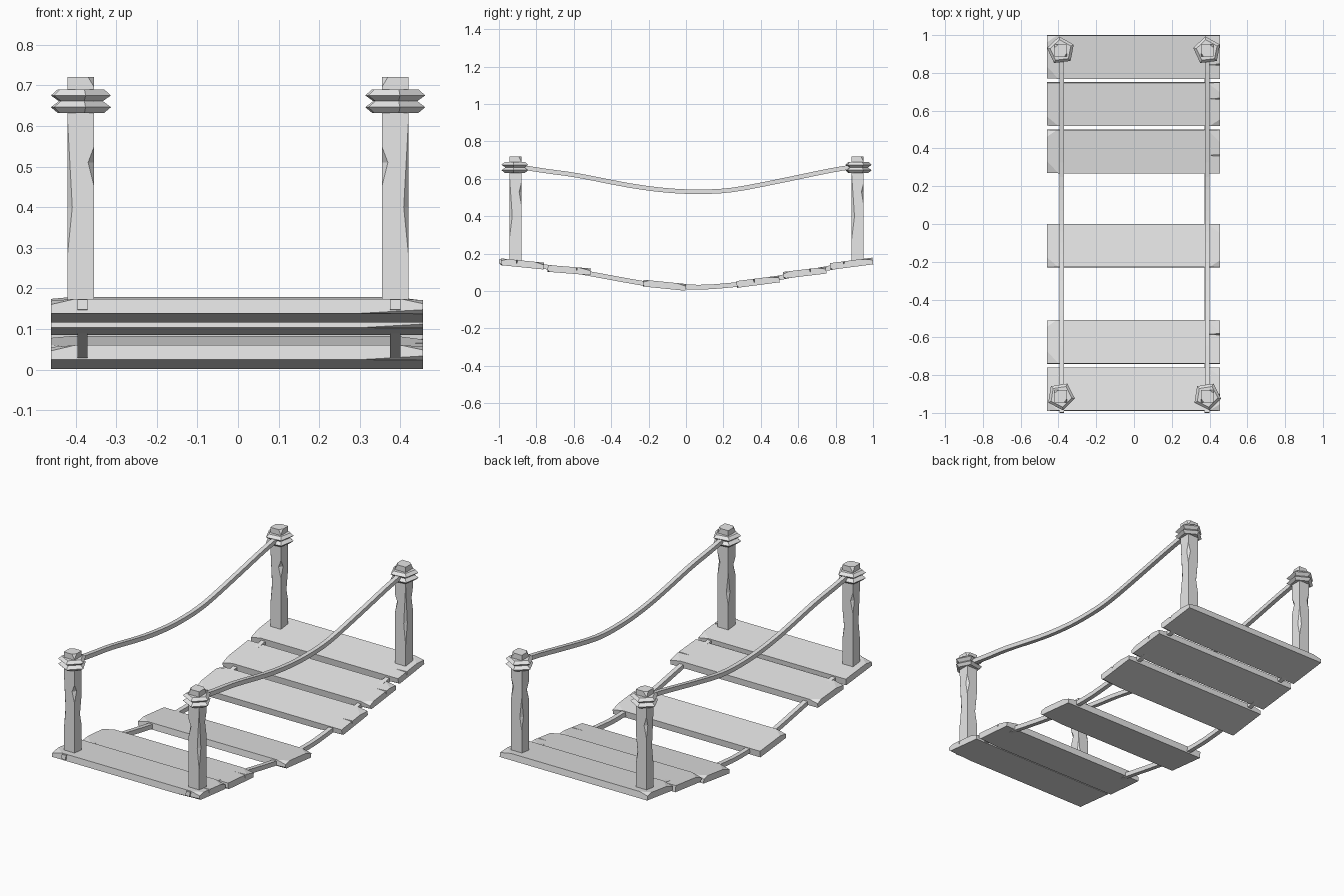
import bpy, bmesh, math
from mathutils import Vector, Matrix

cube = bpy.data.objects.get("Cube")
if cube:
    bpy.data.objects.remove(cube)

grey = bpy.data.materials.new("plain_grey")
grey.use_nodes = True
grey.diffuse_color = (0.8, 0.8, 0.8, 1)
grey.node_tree.nodes["Principled BSDF"].inputs["Base Color"].default_value = (0.8, 0.8, 0.8, 1)


def skin(name, rings, matrix=Matrix()):
    """Join equal rings of points into a closed, flat-shaded solid."""
    bm = bmesh.new()
    loops = [[bm.verts.new(p) for p in ring] for ring in rings]
    count = len(loops[0])
    for low, high in zip(loops, loops[1:]):
        for i in range(count):
            j = (i + 1) % count
            bm.faces.new((low[i], low[j], high[j], high[i]))
    bm.faces.new(loops[0][::-1])
    bm.faces.new(loops[-1])
    bmesh.ops.remove_doubles(bm, verts=bm.verts, dist=0.0001)
    bmesh.ops.recalc_face_normals(bm, faces=bm.faces)
    mesh = bpy.data.meshes.new(name)
    bm.to_mesh(mesh)
    bm.free()
    mesh.materials.append(grey)
    obj = bpy.data.objects.new(name, mesh)
    obj.matrix_world = matrix
    bpy.context.collection.objects.link(obj)
    return obj


def tent(t, start, peak, end):
    if t <= start or t >= end:
        return 0
    return (t - start) / (peak - start) if t <= peak else (end - t) / (end - peak)


CORNERS = [(1, 1), (-1, 1), (-1, -1), (1, -1)]


def timber(name, hu, hv, ends, chips, place, matrix, crack=None):
    """Square beam; chips = (corner, start, peak, end, du, dv) cut from its long edges."""
    stops = set(ends)
    for chip in chips:
        stops.update(t for t in chip[1:4] if ends[0] < t < ends[1])
    if crack:
        stops.add(crack[1])
    rings = []
    for t in sorted(stops):
        ring = []
        for c, (su, sv) in enumerate(CORNERS):
            du = sum(k[4] * tent(t, *k[1:4]) for k in chips if k[0] == c)
            dv = sum(k[5] * tent(t, *k[1:4]) for k in chips if k[0] == c)
            pair = [(su * hu, sv * (hv - dv)), (su * (hu - du), sv * hv)]
            ring += pair if c % 2 == 0 else pair[::-1]
            if c == 0 and crack:
                open_end = 1 if t > crack[1] + 0.001 and t >= ends[1] else 0
                ring += [(crack[0] + 0.004 * open_end, hv),
                         (crack[0], hv - 0.02 * open_end),
                         (crack[0] - 0.004 * open_end, hv)]
        rings.append([place(u, v, t) for u, v in ring])
    return skin(name, rings, matrix)


# Deck planks: centre y, centre z, slope, crack position
planks = [(-0.875, 0.145, -0.10, -0.03), (-0.625, 0.112, -0.08, 0.04),
          (-0.115, 0.031, -0.10, None), (0.385, 0.050, 0.13, -0.02),
          (0.635, 0.098, 0.12, 0.03), (0.885, 0.146, 0.13, -0.04)]
for n, (y, z, slope, split) in enumerate(planks):
    wide = 0.05 + 0.015 * (n % 2)
    chips = [(1, -0.53, -0.46, -0.40, wide, 0.014),
             (0, 0.39, 0.455, 0.53, wide, 0.012),
             (2, 0.30, 0.455, 0.60, 0.012, 0.009)]
    if n % 2:
        chips.append((0, -0.53, -0.46, -0.41, 0.035, 0.012))
    else:
        chips.append((1, 0.40, 0.455, 0.53, 0.035, 0.012))
    timber(f"deck_plank_{n + 1}", 0.115, 0.018, (-0.46, 0.455), chips,
           lambda u, v, t: (t, u, v),
           Matrix.Translation((0, y, z)) @ Matrix.Rotation(math.atan(slope), 4, "X"),
           None if split is None else (split, 0.35))

# Corner posts with chipped edges, each bound with two pentagonal rope rings
ring_profile = [(0.632, 0.058), (0.646, 0.075), (0.661, 0.055), (0.675, 0.075), (0.690, 0.058)]
for side, x in (("right", -0.387), ("left", 0.387)):
    s = 1 if x < 0 else -1
    for end, y, turn in (("front", -0.912, 63), ("back", 0.918, 25)):
        at = Matrix.Translation((x, y, 0)) @ Matrix.Diagonal((s, 1, 1, 1))
        chips = [(3, 0.45, 0.51, 0.55, 0.015, 0.02), (2, 0.28, 0.40, 0.62, 0.012, 0.015),
                 (0, 0.30, 0.37, 0.48, 0.012, 0.015), (1, 0.46, 0.53, 0.58, 0.015, 0.012),
                 (1, 0.69, 0.72, 0.75, 0.02, 0.015), (3, 0.695, 0.72, 0.75, 0.015, 0.02)]
        timber(f"{end}_{side}_post", 0.033, 0.032, (0.14, 0.72), chips,
               lambda u, v, t: (u, v, t), at)
        angles = [math.radians(turn + 72 * k) for k in range(5)]
        skin(f"{end}_{side}_rope_binding",
             [[(r * math.cos(a), r * math.sin(a), z) for a in angles] for z, r in ring_profile],
             Matrix.Translation((x, y, 0)))


def smooth_path(points, steps=3):
    """Catmull-Rom curve through y, z points."""
    pts = [Vector(p) for p in points]
    pts = [2 * pts[0] - pts[1]] + pts + [2 * pts[-1] - pts[-2]]
    path = []
    for a, b, c, d in zip(pts, pts[1:], pts[2:], pts[3:]):
        for k in range(steps):
            t = k / steps
            path.append(0.5 * (2 * b + (c - a) * t + (2 * a - 5 * b + 4 * c - d) * t ** 2
                               + (3 * b - a - 3 * c + d) * t ** 3))
    return path + [pts[-2]]


def rope(name, x, points, half):
    path = smooth_path(points)
    rings = []
    for i, p in enumerate(path):
        along = (path[min(i + 1, len(path) - 1)] - path[max(i - 1, 0)]).normalized()
        up = Vector((-along.y, along.x)) * half
        rings.append([(x + su * half, p.x + sv * up.x, p.y + sv * up.y) for su, sv in CORNERS])
    skin(name, rings)


# Sagging hand ropes and the ropes carrying the deck
hand_path = [(-0.91, 0.667), (-0.75, 0.642), (-0.58, 0.618), (-0.3, 0.564), (-0.1, 0.538),
             (0.07, 0.531), (0.25, 0.541), (0.5, 0.588), (0.75, 0.640), (0.91, 0.668)]
deck_path = [(-0.998, 0.160), (-0.875, 0.146), (-0.625, 0.112), (-0.5, 0.090), (-0.24, 0.043),
             (-0.1, 0.027), (0.07, 0.021), (0.2, 0.028), (0.385, 0.050), (0.635, 0.098),
             (0.885, 0.146), (0.985, 0.160)]
for side, x in (("right", -0.383), ("left", 0.387)):
    rope(f"{side}_hand_rope", x, hand_path, 0.012)
    rope(f"{side}_deck_rope", x, deck_path, 0.0125)
